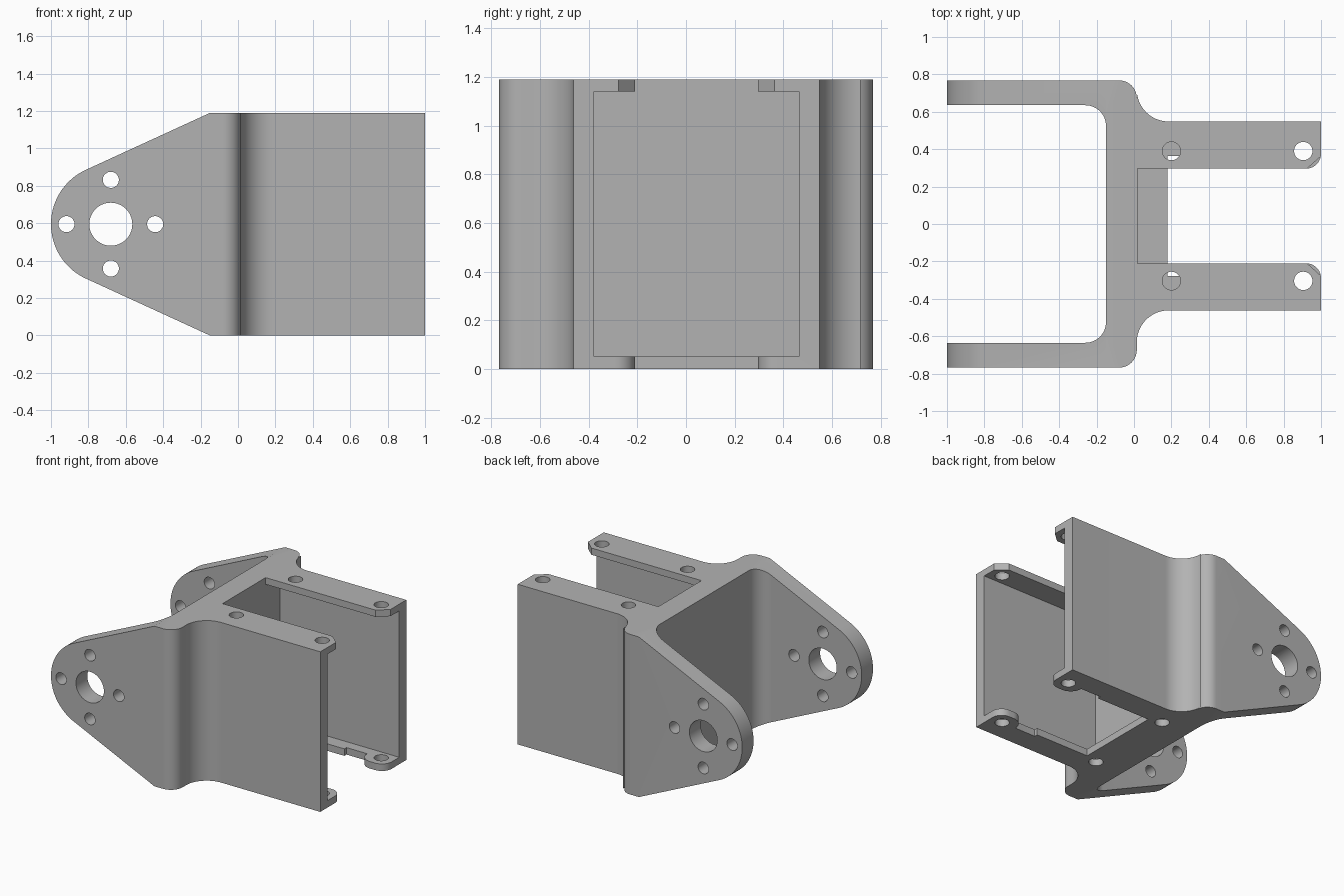
import bpy, bmesh
from math import cos, sin, radians, pi
from mathutils import Vector

cube = bpy.data.objects.get("Cube")
if cube:
    bpy.data.objects.remove(cube, do_unlink=True)

HEIGHT = 1.19
ARM_MID = 0.043      # centre line of the two channel arms
PIVOT = (-0.68, HEIGHT / 2)

grey = bpy.data.materials.new("plain grey")
grey.use_nodes = True
grey.diffuse_color = (0.45, 0.45, 0.45, 1)
grey.node_tree.nodes["Principled BSDF"].inputs["Base Color"].default_value = (0.45, 0.45, 0.45, 1)


def arc(cx, cy, r, start, end, steps=16):
    """Points along a circular arc, in degrees."""
    angles = [radians(start + (end - start) * i / steps) for i in range(steps + 1)]
    return [(cx + r * cos(a), cy + r * sin(a)) for a in angles]


def circle(cx, cy, r):
    return arc(cx, cy, r, 0, 360, 40)[:-1]


def prism(name, outline, low, high, along="z"):
    """Extrude an outline along z (outline in x, y) or along y (outline in x, z)."""
    bm = bmesh.new()
    place = (lambda p: (p[0], p[1], low)) if along == "z" else (lambda p: (p[0], low, p[1]))
    face = bm.faces.new([bm.verts.new(place(p)) for p in outline])
    shift = Vector((0, 0, high - low)) if along == "z" else Vector((0, high - low, 0))
    made = bmesh.ops.extrude_face_region(bm, geom=[face])["geom"]
    bmesh.ops.translate(bm, vec=shift, verts=[v for v in made if isinstance(v, bmesh.types.BMVert)])
    bmesh.ops.recalc_face_normals(bm, faces=bm.faces)
    mesh = bpy.data.meshes.new(name)
    bm.to_mesh(mesh)
    bm.free()
    mesh.materials.append(grey)
    obj = bpy.data.objects.new(name, mesh)
    bpy.context.collection.objects.link(obj)
    return obj


def carve(body, cutter, operation="DIFFERENCE"):
    """Apply a boolean and discard the cutter."""
    cutter.hide_render = True
    bpy.context.view_layer.objects.active = body
    mod = body.modifiers.new("carve", "BOOLEAN")
    mod.operation, mod.solver, mod.object = operation, "EXACT", cutter
    bpy.ops.object.modifier_apply(modifier=mod.name)
    bpy.data.objects.remove(cutter, do_unlink=True)


def opening(half):
    """Mirror a half outline (x, offset) about the arm centre line."""
    return ([(x, ARM_MID + d) for x, d in half]
            + [(x, ARM_MID - d) for x, d in reversed(half)])


# Plan outline: wide fork, web, then the narrower block for the channel
def plan_half(arm_y):
    return ([(-1, 0.635)] + [(-1, 0.768)]
            + arc(-0.08, 0.673, 0.095, 90, 0)
            + arc(0.185, arm_y + 0.17, 0.17, 180, 270)
            + [(1, arm_y)])


fork_inside = arc(-0.26, 0.525, 0.11, 0, 90)
back = fork_inside + plan_half(0.548)
front = fork_inside + plan_half(0.462)
outline = back + [(x, -y) for x, y in reversed(front)]
bracket = prism("bracket", outline, 0, HEIGHT)

# Tapered, rounded fork ends
side = ([(1.1, -0.1), (1.1, HEIGHT + 0.1), (-0.15, HEIGHT + 0.1), (-0.15, HEIGHT)]
        + arc(*PIVOT, 0.32, 113, 247, 40)
        + [(-0.15, 0), (-0.15, -0.1)])
carve(bracket, prism("side_trim", side, -1, 1, "y"), "INTERSECT")

# Channel pocket
pocket = opening([(0.02, 0.422), (1.1, 0.422)])
carve(bracket, prism("pocket_cutter", pocket, 0.052, 1.14))

# Top slot with chamfered mouth
top_slot = opening([(0.02, 0.253), (0.925, 0.253), (1, 0.32), (1.1, 0.32)])
carve(bracket, prism("top_slot_cutter", top_slot, 0.6, 1.3))

# Bottom slot with rounded screw tabs at the mouth
tab_end = arc(0.92, 0.333, 0.08, 270, 360, 10)
bottom_slot = opening([(0.18, 0.32), (0.62, 0.32), (0.62, 0.345), (0.77, 0.345)]
                      + arc(0.88, 0.343, 0.09, 180, 270, 10)
                      + tab_end + [(1.1, 0.333)])
carve(bracket, prism("bottom_slot_cutter", bottom_slot, -0.1, 0.6))

# Screw holes in the channel lips
for level, xs in (((1.0, 1.3), (0.2, 0.905)), ((-0.1, 0.2), (0.08, 0.905))):
    for x in xs:
        for offset in (-0.347, 0.347):
            carve(bracket, prism("screw_cutter", circle(x, ARM_MID + offset, 0.049), *level))

# Pivot hole and its four bolt holes through both fork plates
carve(bracket, prism("pivot_cutter", circle(*PIVOT, 0.115), -1, 1, "y"))
for i in range(4):
    cx = PIVOT[0] + 0.237 * cos(i * pi / 2)
    cz = PIVOT[1] + 0.237 * sin(i * pi / 2)
    carve(bracket, prism("bolt_cutter", circle(cx, cz, 0.043), -1, 1, "y"))

bpy.ops.object.select_all(action="DESELECT")
bracket.select_set(True)
bpy.context.view_layer.objects.active = bracket
bpy.ops.object.shade_smooth_by_angle(angle=radians(30))
